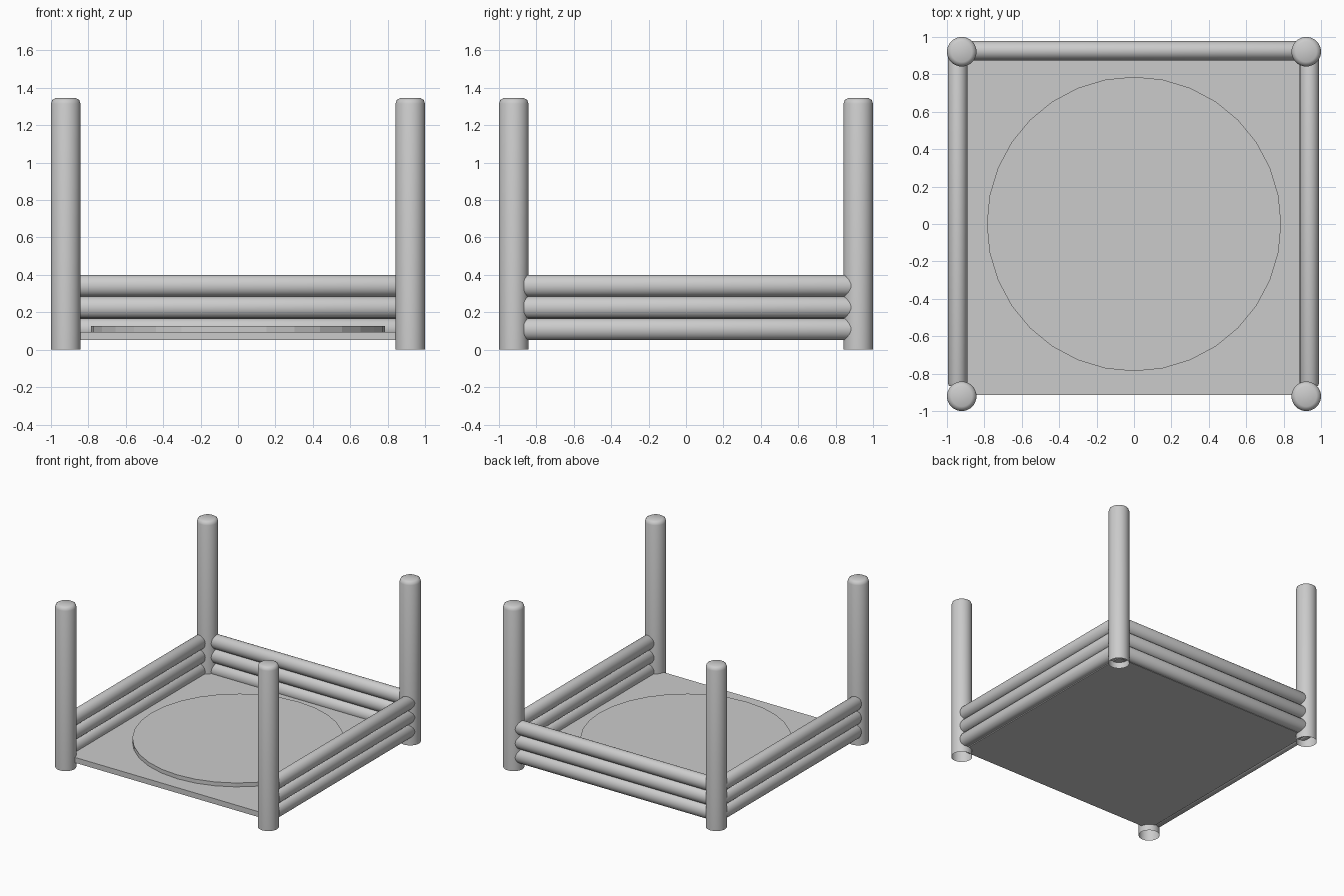
import bpy, bmesh, math
from mathutils import Matrix

if "Cube" in bpy.data.objects:
    bpy.data.objects.remove(bpy.data.objects["Cube"])


def finish(bm, name, angle=None):
    bmesh.ops.recalc_face_normals(bm, faces=bm.faces)
    me = bpy.data.meshes.new(name)
    bm.to_mesh(me)
    bm.free()
    ob = bpy.data.objects.new(name, me)
    bpy.context.collection.objects.link(ob)
    if angle:
        bpy.ops.object.select_all(action='DESELECT')
        ob.select_set(True)
        bpy.context.view_layer.objects.active = ob
        bpy.ops.object.shade_smooth_by_angle(angle=math.radians(angle))
    return ob


def lathe(name, profile, sides, cap_start, cap_end, matrix, angle):
    # stacked rings of (radius, height), optionally capped
    bm = bmesh.new()
    rings = [[bm.verts.new((r * math.cos(2 * math.pi * i / sides),
                            r * math.sin(2 * math.pi * i / sides), z))
              for i in range(sides)] for r, z in profile]
    for a, b in zip(rings, rings[1:]):
        for i in range(sides):
            j = (i + 1) % sides
            bm.faces.new((a[i], a[j], b[j], b[i]))
    if cap_start:
        bm.faces.new(rings[0][::-1])
    if cap_end:
        bm.faces.new(rings[-1])
    bmesh.ops.transform(bm, matrix=matrix, verts=bm.verts)
    ob = finish(bm, name, angle)
    if not cap_start and ob.data.polygons[0].normal.dot(ob.data.polygons[0].center - matrix.translation) < 0:
        ob.data.flip_normals()
    return ob


# corner posts: rounded tops, open undersides
POST = [(0.079, 0), (0.079, 1.315), (0.072, 1.335), (0.055, 1.345)]
for sx, side in ((-1, "left"), (1, "right")):
    for sy, end in ((-1, "front"), (1, "back")):
        lathe(f"{end}_{side}_post", POST, 32, False, True,
              Matrix.Translation((sx * 0.921, sy * 0.921, 0)), 70)


def rail(name, x, y, z, start, end, axis):
    b = 0.015
    profile = [(0.9, start), (1, start + b), (1, end - b), (0.9, end)]
    if axis == 'y':   # slightly taller than wide
        m = Matrix.Translation((x, y, z)) @ Matrix.Rotation(-math.pi / 2, 4, 'X')
        m = m @ Matrix.Diagonal((0.052, 0.058, 1, 1))
    else:
        m = Matrix.Translation((x, y, z)) @ Matrix.Rotation(math.pi / 2, 4, 'Y')
        m = m @ Matrix.Diagonal((0.058, 0.052, 1, 1))
    lathe(name, profile, 24, True, True, m, 50)


# three stacked rails on the sides and back; front stays open
for k in range(3):
    z = 0.11 + 0.116 * k
    rail(f"left_rail_{k + 1}", -0.943, 0, z, -0.865, 0.91, 'y')
    rail(f"right_rail_{k + 1}", 0.938, 0, z, -0.865, 0.91, 'y')
    rail(f"back_rail_{k + 1}", 0, 0.927, z, -0.9, 0.9, 'x')

# floor slab
bm = bmesh.new()
bmesh.ops.create_cube(bm, size=1, matrix=Matrix.Translation((0, 0, 0.073))
                      @ Matrix.Diagonal((1.83, 1.83, 0.044, 1)))
finish(bm, "floor")

# faceted round platform
lathe("round_platform", [(0.787, 0.09), (0.787, 0.127)], 32, True, True, Matrix(), None)
